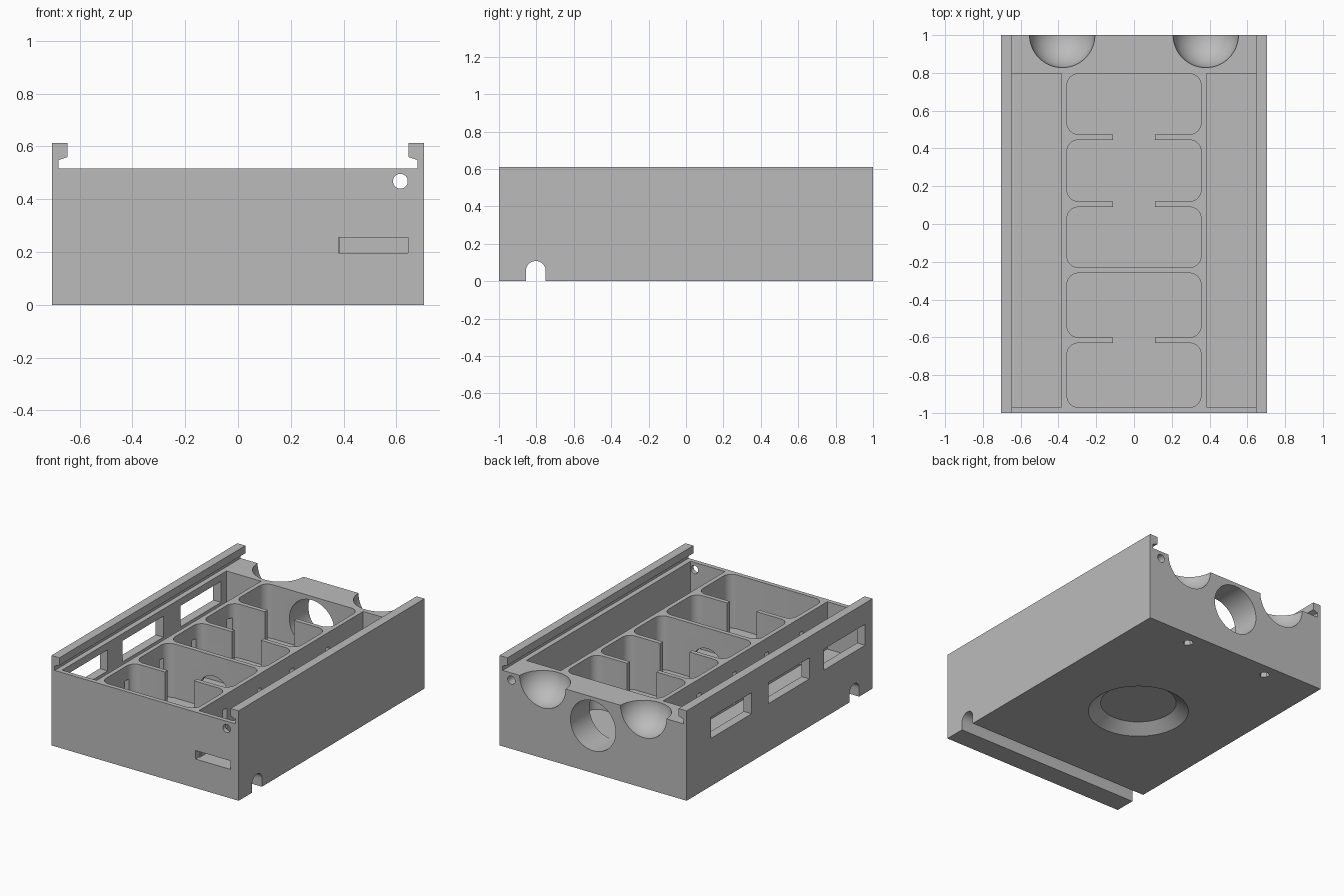
import bpy, bmesh, math
from mathutils import Matrix, Vector

cube = bpy.data.objects.get("Cube")
if cube:
    bpy.data.objects.remove(cube, do_unlink=True)

grey = bpy.data.materials.new("plain_grey")
grey.use_nodes = True
colour = (0.5, 0.5, 0.5, 1)
grey.diffuse_color = colour
grey.node_tree.nodes["Principled BSDF"].inputs["Base Color"].default_value = colour


def make(name, bm):
    bmesh.ops.recalc_face_normals(bm, faces=bm.faces)
    mesh = bpy.data.meshes.new(name)
    bm.to_mesh(mesh)
    bm.free()
    mesh.materials.append(grey)
    obj = bpy.data.objects.new(name, mesh)
    bpy.context.collection.objects.link(obj)
    return obj


def prism(name, points, direction):
    """Extrude a closed outline of 3D points along a direction."""
    bm = bmesh.new()
    face = bm.faces.new([bm.verts.new(p) for p in points])
    new = bmesh.ops.extrude_face_region(bm, geom=[face])["geom"]
    bmesh.ops.translate(bm, vec=direction,
                        verts=[v for v in new if isinstance(v, bmesh.types.BMVert)])
    return make(name, bm)


def box(name, x0, x1, y0, y1, z0, z1):
    return prism(name, [(x0, y0, z0), (x1, y0, z0), (x1, y1, z0), (x0, y1, z0)],
                 (0, 0, z1 - z0))


def rounded(name, x0, x1, y0, y1, z0, z1, r=0.06, steps=6):
    pts = []
    corners = [(x1 - r, y1 - r), (x0 + r, y1 - r), (x0 + r, y0 + r), (x1 - r, y0 + r)]
    for i, (cx, cy) in enumerate(corners):
        for k in range(steps + 1):
            a = math.pi / 2 * (i + k / steps)
            pts.append((cx + r * math.cos(a), cy + r * math.sin(a), z0))
    return prism(name, pts, (0, 0, z1 - z0))


def cone(name, centre, r1, r2, depth, axis="Z", sides=64):
    bm = bmesh.new()
    turn = Matrix.Rotation(math.pi / 2, 4, "X") if axis == "Y" else Matrix()
    bmesh.ops.create_cone(bm, cap_ends=True, segments=sides, radius1=r1, radius2=r2,
                          depth=depth, matrix=Matrix.Translation(centre) @ turn)
    return make(name, bm)


def ball(name, centre, r):
    bm = bmesh.new()
    bmesh.ops.create_uvsphere(bm, u_segments=64, v_segments=32, radius=r,
                              matrix=Matrix.Translation(centre))
    return make(name, bm)


# Tray block with two overhanging lid rails, extruded front to back
half = [(0.705, 0), (0.705, 0.612), (0.645, 0.612), (0.645, 0.56), (0.68, 0.548), (0.68, 0.517)]
outline = half + [(-x, z) for x, z in reversed(half)]
tray = prism("tray", [(x, -1, z) for x, z in outline], (0, 2, 0))
top, floor = 0.56, 0.15
cutters = []

# Five rounded compartments
for y0, y1 in [(0.475, 0.795), (0.12, 0.445), (-0.23, 0.09), (-0.6, -0.26), (-0.97, -0.63)]:
    cutters.append(rounded("compartment", -0.355, 0.355, y0, y1, floor, top))

# Long side pockets
for x0 in (-0.645, 0.385):
    cutters.append(box("side_pocket", x0, x0 + 0.26, -0.97, 0.797, 0.195, top))

# Gaps in three dividers, arch in the full divider
for y in (0.46, 0.105, -0.615):
    cutters.append(box("divider_gap", -0.11, 0.11, y - 0.03, y + 0.03, floor + 0.002, top))
cutters.append(cone("divider_hole", (0, -0.245, 0.265), 0.112, 0.112, 0.08, "Y"))

# Wire slits between compartments and side pockets
for y in (0.41, 0.03, -0.32, -0.69):
    for x in (-0.37, 0.37):
        cutters.append(box("wire_slit", x - 0.03, x + 0.03, y - 0.02, y + 0.02, 0.2, 0.42))

# Windows through the right wall
for y in (0.52, -0.1, -0.7):
    cutters.append(box("window", -0.75, -0.62, y - 0.22, y + 0.22, 0.325, 0.468))

# Front slot, long bore, rear port and two thumb bowls
cutters.append(box("front_slot", 0.38, 0.644, -1.1, -0.95, 0.197, 0.255))
cutters.append(cone("long_bore", (0.615, 0, 0.468), 0.028, 0.028, 2.2, "Y", 32))
cutters.append(cone("rear_port", (0, 0.92, 0.322), 0.17, 0.17, 0.28, "Y"))
for x in (-0.38, 0.38):
    cutters.append(ball("thumb_bowl", (x, 1.001, 0.516), 0.173))

# Underside: arched cross groove, flared recess and two screw holes
arch = [(-0.75, -0.1), (-0.75, 0.055)]
arch += [(-0.803 + 0.053 * math.cos(a), 0.055 + 0.053 * math.sin(a))
         for a in [math.pi * k / 16 for k in range(1, 16)]]
arch += [(-0.856, 0.055), (-0.856, -0.1)]
cutters.append(prism("cross_groove", [(-0.8, y, z) for y, z in arch], (1.6, 0, 0)))
cutters.append(cone("flared_recess", (0, 0.043, 0.025), 0.33, 0.24, 0.07))
for x in (-0.316, 0.316):
    cutters.append(cone("screw_hole", (x, 0.91, 0), 0.033, 0.033, 0.2, sides=6))

# Carve the tray and drop the cutters
bpy.context.view_layer.objects.active = tray
for cutter in cutters:
    mod = tray.modifiers.new("carve", "BOOLEAN")
    mod.operation, mod.solver, mod.object = "DIFFERENCE", "EXACT", cutter
    bpy.ops.object.modifier_apply(modifier=mod.name)
    bpy.data.objects.remove(cutter, do_unlink=True)

bpy.ops.object.select_all(action="DESELECT")
tray.select_set(True)
bpy.ops.object.shade_smooth_by_angle(angle=math.radians(25))
